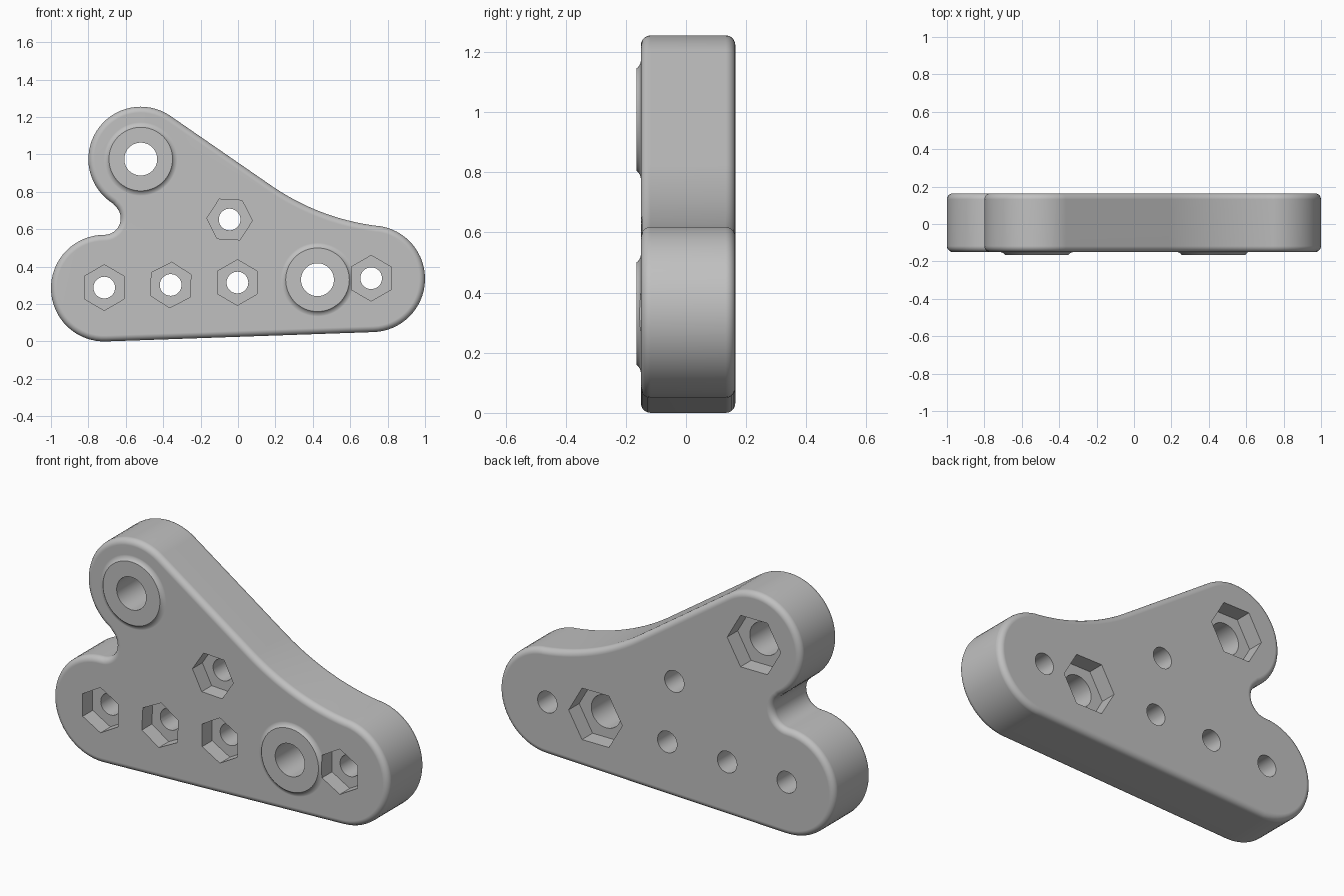
import bpy, bmesh
from math import sin, cos, radians, pi

old = bpy.data.objects.get("Cube")
if old:
    bpy.data.objects.remove(old, do_unlink=True)

FRONT, BACK, FILLET = -0.15, 0.164, 0.032

grey = bpy.data.materials.new("plain grey")
grey.use_nodes = True
grey.diffuse_color = (0.53, 0.53, 0.53, 1)
grey.node_tree.nodes["Principled BSDF"].inputs["Base Color"].default_value = (0.53, 0.53, 0.53, 1)


def solid(name, rings):
    """Closed solid skinned through equal-length rings of points."""
    bm = bmesh.new()
    loops = [[bm.verts.new(p) for p in ring] for ring in rings]
    n = len(loops[0])
    for a, b in zip(loops, loops[1:]):
        for i in range(n):
            j = (i + 1) % n
            bm.faces.new((a[i], a[j], b[j], b[i]))
    bm.faces.new(loops[0])
    bm.faces.new(loops[-1])
    bmesh.ops.recalc_face_normals(bm, faces=bm.faces)
    mesh = bpy.data.meshes.new(name)
    bm.to_mesh(mesh)
    bm.free()
    mesh.materials.append(grey)
    obj = bpy.data.objects.new(name, mesh)
    bpy.context.collection.objects.link(obj)
    return obj


def turned(name, x, z, profile, sides=48, turn=0):
    """Solid around a y axis from (radius, y) pairs."""
    angles = [radians(turn) + 2 * pi * i / sides for i in range(sides)]
    return solid(name, [[(x + r * cos(a), y, z + r * sin(a)) for a in angles]
                        for r, y in profile])


def outline(inset, y):
    """Plate outline as tangent arcs: x, z, radius, start, end, steps, bulge."""
    arcs = [(0.715, 0.335, 0.285, -88, 83, 32, 1),
            (0.90, 1.878, 1.27, 263, 236, 14, -1),
            (-0.52, 0.975, 0.28, 56, 238.4, 32, 1),
            (-0.715, 0.658, 0.088, 58.4, -90, 18, -1),
            (-0.715, 0.285, 0.285, 90, 272, 32, 1)]
    points = []
    for x, z, r, start, end, steps, bulge in arcs:
        r -= bulge * inset
        for i in range(steps + 1):
            if bulge < 0 and i in (0, steps) and steps == 18:
                continue  # the notch shares its end points with the lobes
            a = radians(start + (end - start) * i / steps)
            points.append((x + r * cos(a), y, z + r * sin(a)))
    return points


def combine(target, other, operation):
    mod = target.modifiers.new(operation.lower(), 'BOOLEAN')
    mod.operation, mod.object, mod.solver = operation, other, 'EXACT'
    bpy.context.view_layer.objects.active = target
    bpy.ops.object.modifier_apply(modifier=mod.name)
    bpy.data.objects.remove(other, do_unlink=True)


# Plate with rounded rims on both faces
steps = [radians(90 * i / 5) for i in range(6)]
rim = [(FILLET * (1 - sin(a)), FILLET * (1 - cos(a))) for a in steps]
rings = [outline(inset, FRONT + depth) for inset, depth in rim]
rings += [outline(inset, BACK - depth) for inset, depth in reversed(rim)]
plate = solid("mounting_plate", rings)

# Raised bosses with a flared foot, and nut pockets behind them
for x, z in [(-0.52, 0.975), (0.425, 0.33)]:
    flare = [(0.17, -0.165), (0.175, -0.159), (0.182, -0.154),
             (0.19, -0.151), (0.2, -0.1495), (0.2, -0.12)]
    combine(plate, turned("boss", x, z, flare, 64), 'UNION')
    combine(plate, turned("boss_hole", x, z, [(0.088, -0.3), (0.088, 0.3)]), 'DIFFERENCE')
    combine(plate, turned("back_pocket", x, z, [(0.16, BACK - 0.09), (0.16, 0.3)], 6), 'DIFFERENCE')

# Small through holes with hexagonal pockets on the front
for x, z, turn in [(-0.715, 0.288, 30), (-0.36, 0.302, 27), (-0.003, 0.315, 30),
                   (0.712, 0.338, 30), (-0.045, 0.652, -3)]:
    combine(plate, turned("bolt_hole", x, z, [(0.058, -0.3), (0.058, 0.3)], 36), 'DIFFERENCE')
    combine(plate, turned("front_pocket", x, z, [(0.122, -0.3), (0.122, FRONT + 0.085)], 6, turn),
            'DIFFERENCE')

# Smooth curves, crisp pocket edges, flat broad faces
bpy.ops.object.select_all(action='DESELECT')
plate.select_set(True)
bpy.context.view_layer.objects.active = plate
bpy.ops.object.shade_smooth_by_angle(angle=radians(30))
weighted = plate.modifiers.new("flat_faces", 'WEIGHTED_NORMAL')
weighted.keep_sharp = True
